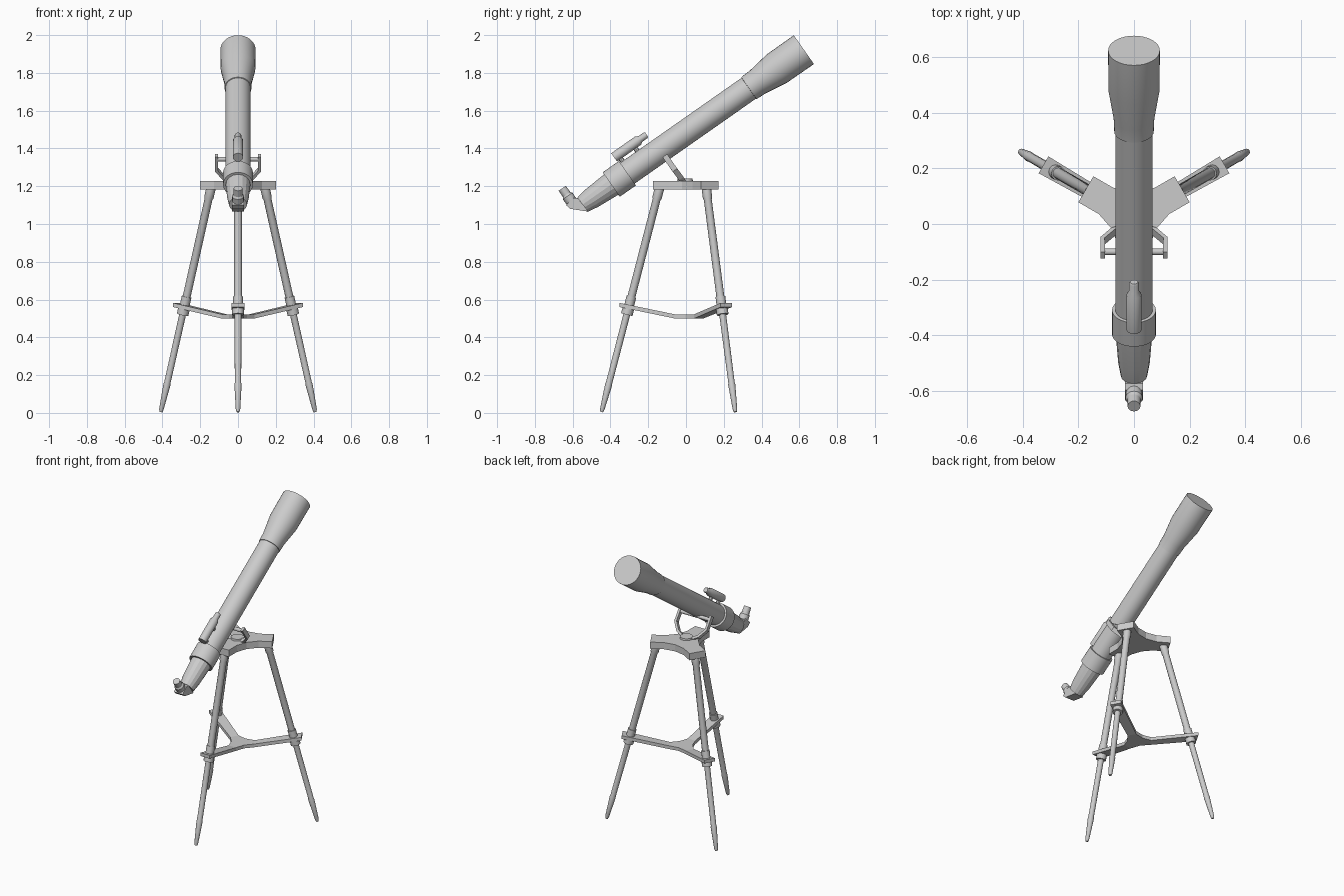
import bpy, bmesh, math
from mathutils import Vector, Matrix

cube = bpy.data.objects.get("Cube")
if cube:
    bpy.data.objects.remove(cube)

grey = bpy.data.materials.new("light_grey")
grey.use_nodes = True
grey.diffuse_color = (0.6, 0.6, 0.6, 1)
grey.node_tree.nodes["Principled BSDF"].inputs["Base Color"].default_value = (0.6, 0.6, 0.6, 1)


def finish(bm, name, smooth=None):
    bmesh.ops.recalc_face_normals(bm, faces=bm.faces)
    mesh = bpy.data.meshes.new(name)
    bm.to_mesh(mesh)
    bm.free()
    mesh.materials.append(grey)
    ob = bpy.data.objects.new(name, mesh)
    bpy.context.collection.objects.link(ob)
    if smooth:
        bpy.ops.object.select_all(action='DESELECT')
        bpy.context.view_layer.objects.active = ob
        ob.select_set(True)
        bpy.ops.object.shade_smooth_by_angle(angle=math.radians(smooth))
    return ob


def lathe(name, origin, direction, profile, sides=24, smooth=32):
    """Turn (distance, radius) pairs around an axis, with flat end caps."""
    bm = bmesh.new()
    direction = Vector(direction).normalized()
    side = Vector((1, 0, 0)) if abs(direction.x) < 0.01 else direction.cross(Vector((0, 0, 1))).normalized()
    up = direction.cross(side)
    rings = []
    for dist, radius in profile:
        centre = Vector(origin) + direction * dist
        angles = [math.tau * i / sides for i in range(sides)]
        rings.append([bm.verts.new(centre + radius * (side * math.cos(a) + up * math.sin(a))) for a in angles])
    for low, high in zip(rings, rings[1:]):
        for i in range(sides):
            j = (i + 1) % sides
            bm.faces.new((low[i], low[j], high[j], high[i]))
    bm.faces.new(rings[0])
    bm.faces.new(rings[-1])
    return finish(bm, name, smooth)


def extrude(bm, offset):
    geom = bmesh.ops.extrude_face_region(bm, geom=list(bm.faces), use_keep_orig=True)["geom"]
    bmesh.ops.translate(bm, vec=offset, verts=[v for v in geom if isinstance(v, bmesh.types.BMVert)])


TRIPOD = Vector((0, 0.025, 0))
ARMS = {"front": -90, "back_left": 30, "back_right": 150}


def spot(angle, along, across, z):
    a = math.radians(angle)
    return TRIPOD + Vector((along * math.cos(a) - across * math.sin(a),
                            along * math.sin(a) + across * math.cos(a), z))


def star_plate(name, inner, outer, notch, z_hub, z_end, thick):
    """Three-armed plate: a hub with one straight arm towards each leg."""
    bm = bmesh.new()
    hub = []
    for angle in ARMS.values():
        a, b = [bm.verts.new(spot(angle, inner[0], s * inner[1], z_hub)) for s in (-1, 1)]
        c, d = [bm.verts.new(spot(angle, outer[0], s * outer[1], z_end)) for s in (1, -1)]
        bm.faces.new((a, d, c, b))
        hub += [a, b, bm.verts.new(spot(angle + 60, notch, 0, z_hub))]
    bm.faces.new(hub)
    extrude(bm, (0, 0, thick))
    return finish(bm, name)


# Tripod head and spreader
star_plate("tripod_head", (0.115, 0.054), (0.2, 0.054), 0.09, 1.183, 1.183, 0.045)
star_plate("leg_spreader", (0.085, 0.028), (0.376, 0.035), 0.055, 0.5, 0.56, 0.022)

# Legs with sockets, clamps and tapered feet
for label, angle in ARMS.items():
    top, foot = spot(angle, 0.165, 0, 1.19), spot(angle, 0.472, 0, 0.005)
    axis = foot - top
    scale = axis.length / axis.z * -1

    def at(z):
        return (top.z - z) * scale

    lathe(label + "_leg", top, axis, [
        (0, 0.025), (at(1.14), 0.025), (at(1.13), 0.021), (at(0.56), 0.021), (at(0.53), 0.018),
        (at(0.16), 0.017), (at(0.15), 0.019), (at(0.02), 0.012), (at(0.005), 0.008)], 12)
    lathe(label + "_upper_clamp", top, axis, [(at(0.615), 0.026), (at(0.57), 0.026)], 12)
    lathe(label + "_lower_clamp", top, axis, [(at(0.57), 0.031), (at(0.52), 0.031)], 12)

# Main tube, measured from the large open end downwards
TILT = math.radians(35)
down = Vector((0, -math.cos(TILT), -math.sin(TILT)))
normal = Vector((0, -math.sin(TILT), math.cos(TILT)))
mouth = Vector((0, 0.624, 1.923))
lathe("main_tube", mouth, down, [
    (0, 0.093), (0.175, 0.092), (0.3, 0.073), (0.355, 0.071), (0.356, 0.067), (1.16, 0.067)], 32)
lathe("tube_collar", mouth, down, [(1.14, 0.079), (1.245, 0.079)], 32)
lathe("focuser", mouth, down, [(1.24, 0.066), (1.37, 0.057), (1.43, 0.047)], 16, 20)

# Diagonal prism housing and eyepiece
bm = bmesh.new()
outline = [(-0.574, 1.138), (-0.52, 1.066), (-0.612, 1.08), (-0.635, 1.1), (-0.598, 1.137)]
bm.faces.new([bm.verts.new((-0.033, y, z)) for y, z in outline])
extrude(bm, (0.066, 0, 0))
finish(bm, "diagonal_housing")
lathe("eyepiece", (0, -0.598, 1.107), normal, [
    (0, 0.03), (0.05, 0.031), (0.06, 0.024), (0.1, 0.023)], 16)

# Finder scope on two short posts
finder = mouth + normal * 0.109
lathe("finder_scope", finder, down, [
    (0.94, 0.014), (0.947, 0.018), (0.98, 0.018), (0.995, 0.027), (1.15, 0.027)], 16)
for label, dist in (("upper", 1.03), ("lower", 1.125)):
    lathe(label + "_finder_post", mouth + down * dist, normal, [(0.05, 0.013), (0.1, 0.013)], 8)

# Fork: a flat band bent into a U, leaning back to the tube
bm = bmesh.new()
half = [(0.113, -0.112, 1.362), (0.113, -0.06, 1.287), (0.075, -0.028, 1.245), (0.035, -0.018, 1.225)]
path = [Vector(p) for p in half] + [Vector((-x, y, z)) for x, y, z in reversed(half)]
across = Vector((0, 0.8, 0.57)) * 0.015
rows = []
for i, p in enumerate(path):
    run = path[min(i + 1, len(path) - 1)] - path[max(i - 1, 0)]
    thick = run.cross(across).normalized() * 0.008
    rows.append([bm.verts.new(p + across * s + thick * t) for s, t in ((1, 1), (1, -1), (-1, -1), (-1, 1))])
for a, b in zip(rows, rows[1:]):
    for i in range(4):
        j = (i + 1) % 4
        bm.faces.new((a[i], a[j], b[j], b[i]))
bm.faces.new(rows[0])
bm.faces.new(rows[-1])
finish(bm, "mount_fork")
lathe("fork_pivot", (-0.118, -0.1, 1.343), (1, 0, 0), [(0, 0.012), (0.236, 0.012)], 12)
lathe("fork_base", (0, -0.005, 1.2), (0, 0, 1), [(0, 0.045), (0.04, 0.04)], 16)
